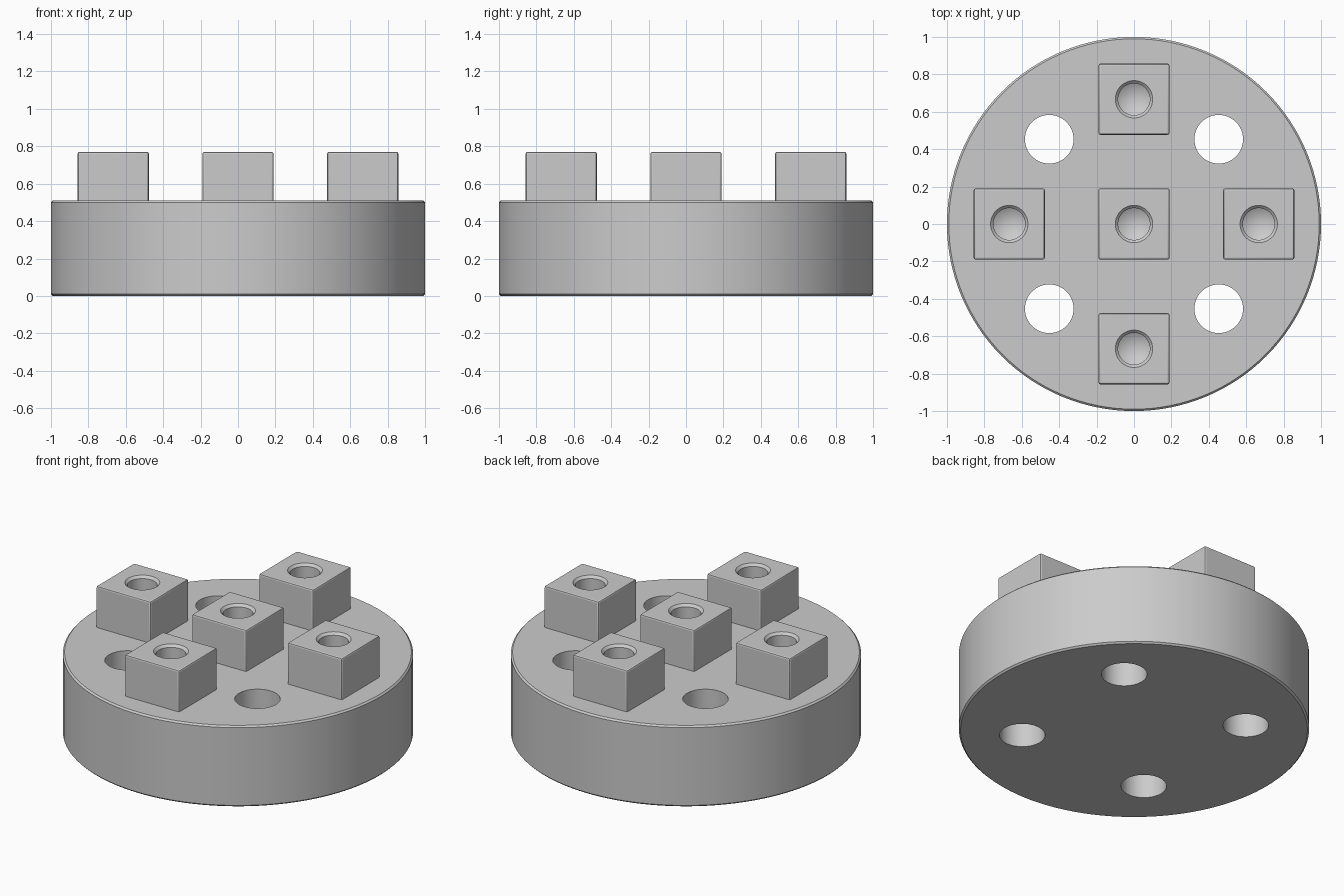
import bpy, bmesh, math
from mathutils import Matrix

cube = bpy.data.objects.get("Cube")
if cube:
    bpy.data.objects.remove(cube, do_unlink=True)

PLATE_TOP, BLOCK_TOP = 0.51, 0.77
BLOCK, SPACING, HOLE_POS = 0.38, 0.667, 0.453
SPOTS = [(0, 0), (SPACING, 0), (-SPACING, 0), (0, SPACING), (0, -SPACING)]
CORNERS = [(x, y) for x in (-HOLE_POS, HOLE_POS) for y in (-HOLE_POS, HOLE_POS)]

metal = bpy.data.materials.new("grey metal")
metal.use_nodes = True
metal.diffuse_color = (0.6, 0.6, 0.6, 1)
metal.node_tree.nodes["Principled BSDF"].inputs["Base Color"].default_value = (0.6, 0.6, 0.6, 1)


def lathe(bm, profile, centre, sides):
    """Closed solid of revolution from (radius, height) points, bottom to top."""
    rings = []
    for r, z in profile:
        n = sides if r > 0 else 1
        rings.append([bm.verts.new((centre[0] + r * math.cos(math.tau * i / sides),
                                    centre[1] + r * math.sin(math.tau * i / sides), z))
                      for i in range(n)])
    for low, high in zip(rings, rings[1:]):
        for i in range(sides):
            j = (i + 1) % sides
            if len(low) == 1:
                bm.faces.new((low[0], high[j], high[i]))
            else:
                bm.faces.new((low[i], low[j], high[j], high[i]))
    if len(rings[0]) > 1:
        bm.faces.new(rings[0][::-1])
    bm.faces.new(rings[-1])


def finish(bm, name):
    bmesh.ops.recalc_face_normals(bm, faces=bm.faces)
    mesh = bpy.data.meshes.new(name)
    bm.to_mesh(mesh)
    bm.free()
    mesh.materials.append(metal)
    obj = bpy.data.objects.new(name, mesh)
    bpy.context.collection.objects.link(obj)
    return obj


def combine(target, other, operation):
    mod = target.modifiers.new(operation.title(), 'BOOLEAN')
    mod.operation, mod.object, mod.solver = operation, other, 'EXACT'
    bpy.context.view_layer.objects.active = target
    bpy.ops.object.modifier_apply(modifier=mod.name)
    bpy.data.objects.remove(other, do_unlink=True)


# Round plate with softened rims
c = 0.01
bm = bmesh.new()
lathe(bm, [(1 - c, 0), (1, c), (1, PLATE_TOP - c), (1 - c, PLATE_TOP)], (0, 0), 128)
plate = finish(bm, "plate_with_blocks")

# Five square blocks, sunk slightly into the plate
bm = bmesh.new()
bottom = PLATE_TOP - 0.05
for x, y in SPOTS:
    size = Matrix.Diagonal((BLOCK, BLOCK, BLOCK_TOP - bottom, 1))
    bmesh.ops.create_cube(bm, size=1, matrix=Matrix.Translation((x, y, (BLOCK_TOP + bottom) / 2)) @ size)
bmesh.ops.bevel(bm, geom=list(bm.edges), offset=c, segments=2, profile=0.5, affect='EDGES')
combine(plate, finish(bm, "blocks"), 'UNION')

# Through holes, and blind holes with a countersink and a pointed floor
bm = bmesh.new()
for spot in CORNERS:
    lathe(bm, [(0.13, -0.1), (0.13, PLATE_TOP + 0.1)], spot, 64)
for spot in SPOTS:
    lathe(bm, [(0, 0.40), (0.085, 0.45), (0.085, BLOCK_TOP - 0.015),
               (0.1, BLOCK_TOP), (0.1, BLOCK_TOP + 0.1)], spot, 48)
combine(plate, finish(bm, "hole_cutters"), 'DIFFERENCE')

bpy.ops.object.select_all(action='DESELECT')
plate.select_set(True)
bpy.context.view_layer.objects.active = plate
bpy.ops.object.shade_smooth_by_angle(angle=math.radians(20))
